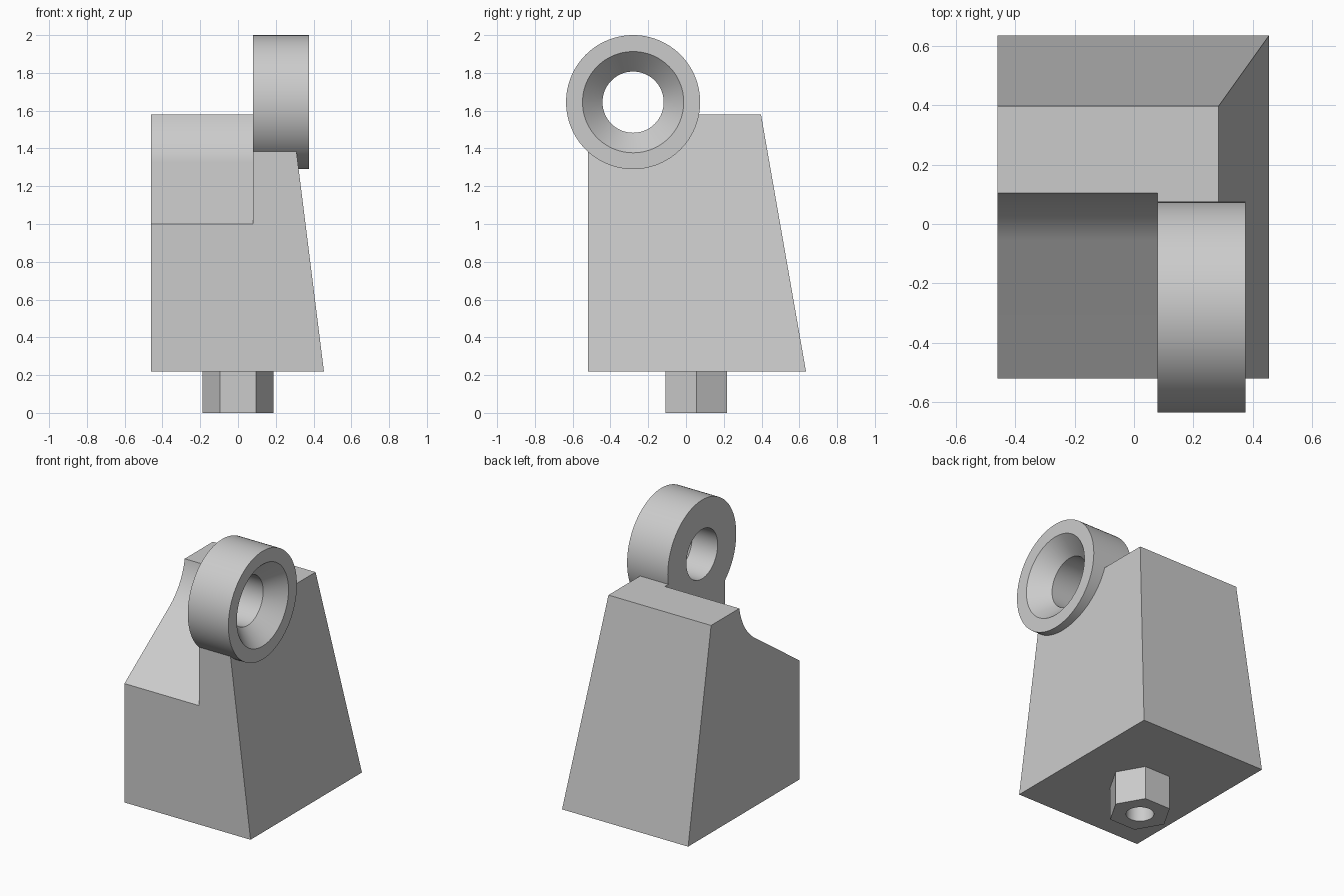
import bpy, bmesh
from math import atan2, asin, sqrt, cos, sin, pi, radians
from mathutils import Vector, Matrix

cube = bpy.data.objects.get("Cube")
if cube:
    bpy.data.objects.remove(cube, do_unlink=True)

grey = bpy.data.materials.new("plain_grey")
grey.use_nodes = True
grey.diffuse_color = (0.6, 0.6, 0.6, 1)
grey.node_tree.nodes["Principled BSDF"].inputs["Base Color"].default_value = (0.6, 0.6, 0.6, 1)

LUG_Y, LUG_Z, LUG_R = -0.28, 1.645, 0.355   # eyelet axis and radius
LUG_X0, LUG_X1 = 0.08, 0.375                # eyelet faces
BASE_Z, TOP_Z = 0.22, 1.58


def finish(name, bm):
    bmesh.ops.recalc_face_normals(bm, faces=bm.faces)
    mesh = bpy.data.meshes.new(name)
    bm.to_mesh(mesh)
    bm.free()
    obj = bpy.data.objects.new(name, mesh)
    obj.data.materials.append(grey)
    bpy.context.collection.objects.link(obj)
    return obj


def loft(name, loops):
    """Closed solid through loops that have equal point counts."""
    bm = bmesh.new()
    rings = [[bm.verts.new(p) for p in loop] for loop in loops]
    for a, b in zip(rings, rings[1:]):
        for i in range(len(a)):
            j = (i + 1) % len(a)
            bm.faces.new((a[i], a[j], b[j], b[i]))
    bm.faces.new(rings[0])
    bm.faces.new(rings[-1])
    return finish(name, bm)


def rectangle(x0, x1, y0, y1, z):
    return [(x0, y0, z), (x1, y0, z), (x1, y1, z), (x0, y1, z)]


def circle_x(x, r, n=96):
    return [(x, LUG_Y + r * cos(2 * pi * i / n), LUG_Z + r * sin(2 * pi * i / n)) for i in range(n)]


def circle_z(z, r, n):
    return [(r * cos(2 * pi * i / n), 0.055 + r * sin(2 * pi * i / n), z) for i in range(n)]


def combine(target, tool, operation):
    tool.hide_render = True
    mod = target.modifiers.new(operation.lower(), "BOOLEAN")
    mod.operation, mod.solver, mod.object = operation, "EXACT", tool
    bpy.context.view_layer.objects.active = target
    bpy.ops.object.modifier_apply(modifier=mod.name)
    bpy.data.objects.remove(tool, do_unlink=True)


# Body: block with two tapered sides
body = loft("bracket_body", [rectangle(-0.46, 0.455, -0.52, 0.635, BASE_Z),
                             rectangle(-0.46, 0.285, -0.52, 0.397, TOP_Z)])

# Relief: front slope running tangent into an arc around the eyelet axis
relief_r = 0.39
dy, dz = LUG_Y + 0.52, LUG_Z - 1.0
slope = atan2(dz, dy) - asin(relief_r / sqrt(dy * dy + dz * dz))
start = slope - pi / 2
profile = [(-0.72, 1.0 - 0.2 * sin(slope) / cos(slope))]
for i in range(25):
    a = start * (1 - i / 24)
    profile.append((LUG_Y + relief_r * cos(a), LUG_Z + relief_r * sin(a)))
profile += [(LUG_Y + relief_r, 2.2), (-0.72, 2.2)]
relief = loft("relief_cutter", [[(x, y, z) for y, z in profile] for x in (-0.8, LUG_X0)])
combine(body, relief, "DIFFERENCE")

# Eyelet with a countersunk bore
combine(body, loft("eyelet", [circle_x(LUG_X0, LUG_R), circle_x(LUG_X1, LUG_R)]), "UNION")
bore, sink, depth = 0.162, 0.268, 0.11
over = 0.05
bore_cutter = loft("bore_cutter", [
    circle_x(LUG_X0 - over, bore), circle_x(LUG_X1 - depth, bore),
    circle_x(LUG_X1 + over, sink + over * (sink - bore) / depth)])
combine(body, bore_cutter, "DIFFERENCE")

# Hexagonal boss underneath, with a blind hole
combine(body, loft("hex_boss", [circle_z(0, 0.188, 6), circle_z(0.3, 0.188, 6)]), "UNION")
combine(body, loft("hole_cutter", [circle_z(-0.1, 0.083, 48), circle_z(0.3, 0.083, 48)]), "DIFFERENCE")

# Smooth curved walls, crisp edges
bpy.ops.object.select_all(action="DESELECT")
body.select_set(True)
bpy.context.view_layer.objects.active = body
bpy.ops.object.shade_smooth_by_angle(angle=radians(20))
